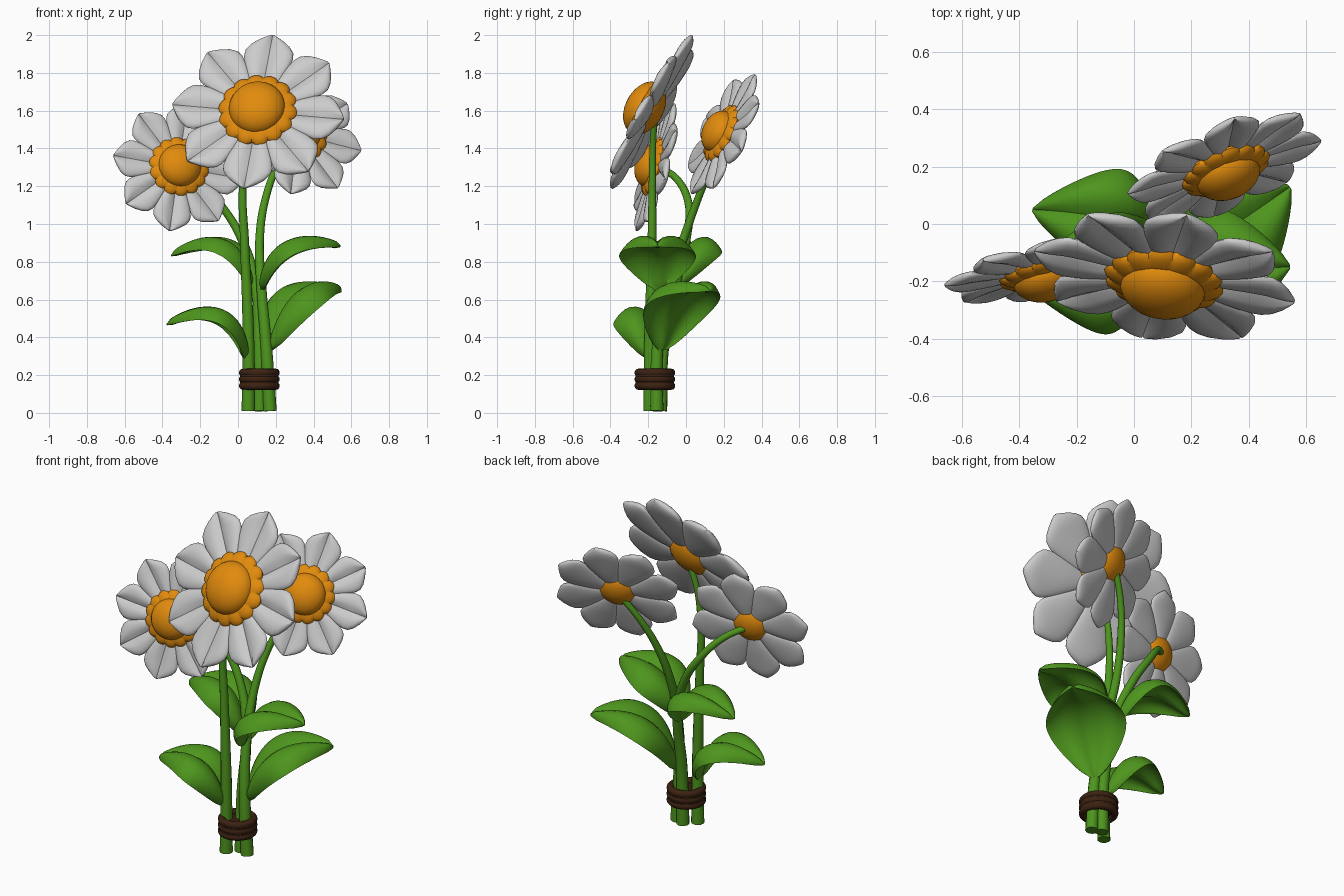
import bpy, bmesh, math
from mathutils import Vector, Matrix

if "Cube" in bpy.data.objects:
    bpy.data.objects.remove(bpy.data.objects["Cube"])


def mat(name, rgb):
    m = bpy.data.materials.new(name)
    m.diffuse_color = (*rgb, 1)
    m.use_nodes = True
    m.node_tree.nodes["Principled BSDF"].inputs["Base Color"].default_value = m.diffuse_color
    return m


GREEN = mat("leaf green", (0.075, 0.30, 0.012))
ORANGE = mat("orange", (0.76, 0.26, 0.004))
BROWN = mat("brown", (0.045, 0.016, 0.006))


def loft(bm, rings, xf=Matrix()):
    """Skin closed rings of equal length and cap both ends."""
    rows = [[bm.verts.new(xf @ Vector(p)) for p in r] for r in rings]
    n = len(rows[0])
    for a, b in zip(rows, rows[1:]):
        for i in range(n):
            bm.faces.new((a[i], a[(i + 1) % n], b[(i + 1) % n], b[i]))
    bm.faces.new(rows[0][::-1])
    bm.faces.new(rows[-1])


def smooth(ob, angle):
    bpy.ops.object.select_all(action='DESELECT')
    ob.select_set(True)
    bpy.context.view_layer.objects.active = ob
    bpy.ops.object.shade_smooth_by_angle(angle=math.radians(angle))


def finish(bm, name, material=None, angle=40):
    bmesh.ops.recalc_face_normals(bm, faces=bm.faces)
    me = bpy.data.meshes.new(name)
    bm.to_mesh(me)
    bm.free()
    ob = bpy.data.objects.new(name, me)
    bpy.context.collection.objects.link(ob)
    if material:
        me.materials.append(material)
    smooth(ob, angle)
    return ob


# Petal outline: distance from centre, half width
PETAL = [(0.05, .022), (0.11, .05), (0.17, .079), (0.23, .104), (0.28, .121), (0.33, .132),
         (0.365, .129), (0.40, .105), (0.43, .066), (0.45, .032), (0.463, .007)]


def petal_rings():
    rings = []
    for r, w in PETAL:
        th = 0.027 * min(1, w / 0.09) ** 0.7
        ring = []
        for k in range(24):
            a = math.tau * k / 24
            v, s = math.cos(a), math.sin(a)
            z = th * s
            if s > 0:  # crease down the front
                z += 0.012 * v * v * s - th * math.exp(-(v / 0.22) ** 2)
            ring.append((r, w * v, z))
        rings.append(ring)
    return rings


def flower(name, centre, normal, tip, scale):
    n = Vector(normal).normalized()
    u = Vector(tip)
    u = (u - n * u.dot(n)).normalized()
    v = n.cross(u)
    xf = Matrix.Translation(centre) @ Matrix((u, v, n)).transposed().to_4x4() @ Matrix.Scale(scale, 4)
    # petals
    bm = bmesh.new()
    for i in range(8):
        loft(bm, petal_rings(), xf @ Matrix.Rotation(math.tau * i / 8, 4, 'Z'))
    finish(bm, name + "_petals", None, 50)
    # scalloped ring, sloping outwards
    bm = bmesh.new()
    rings = []
    for s, z in [(.3, -.015), (.8, 0), (.98, .008), (1, .02), (.97, .033), (.88, .045), (.75, .056), (.6, .06)]:
        ring = []
        for k in range(112):
            a = math.tau * k / 112
            r = s * (0.194 + 0.017 * abs(math.sin(7 * a)) ** 0.8)
            ring.append((r * math.cos(a), r * math.sin(a), z))
        rings.append(ring)
    loft(bm, rings, xf)
    finish(bm, name + "_scalloped_ring", ORANGE)
    # domed middle and rounded back
    for part, r, h, z in (("dome", .15, .1, .045), ("back", .085, .028, 0)):
        bm = bmesh.new()
        bmesh.ops.create_uvsphere(bm, u_segments=32, v_segments=16, radius=1,
                                  matrix=xf @ Matrix.Translation((0, 0, z)) @ Matrix.Diagonal((r, r, h, 1)))
        finish(bm, name + "_" + part, ORANGE)


def stem(name, pts):
    cu = bpy.data.curves.new(name, 'CURVE')
    cu.dimensions = '3D'
    cu.bevel_depth = 1
    cu.bevel_resolution = 4
    cu.use_fill_caps = True
    cu.resolution_u = 8
    sp = cu.splines.new('BEZIER')
    sp.bezier_points.add(len(pts) - 1)
    for b, p in zip(sp.bezier_points, pts):
        b.co = p
        b.handle_left_type = b.handle_right_type = 'AUTO'
        b.radius = 0.036 - 0.019 * min(1, p[2] / 1.4)
    ob = bpy.data.objects.new(name, cu)
    bpy.context.collection.objects.link(ob)
    bpy.ops.object.select_all(action='DESELECT')
    ob.select_set(True)
    bpy.context.view_layer.objects.active = ob
    bpy.ops.object.convert(target='MESH')
    ob = bpy.context.object
    ob.data.materials.clear()
    ob.data.materials.append(GREEN)
    smooth(ob, 40)


def leaf(name, base, h1, h2, tip, width):
    """Oval leaf along a cubic midrib, both halves arching up and drooping at the rim."""
    p = [Vector(q) for q in (base, h1, h2, tip)]
    across = Vector((0, 0, 1)).cross(p[3] - p[0]).normalized()
    bm = bmesh.new()
    rings = []
    for i in range(25):
        t = 0.004 + 0.992 * i / 24
        c = (1-t)**3 * p[0] + 3*t*(1-t)**2 * p[1] + 3*t*t*(1-t) * p[2] + t**3 * p[3]
        d = (1-t)**2 * (p[1]-p[0]) + 2*t*(1-t) * (p[2]-p[1]) + t*t * (p[3]-p[2])
        up = d.normalized().cross(across)
        w = width * max(0.0, math.sin(math.pi * t ** 0.95)) ** 0.72 + 0.012 * (1 - t) + 0.002
        th = 0.017 * min(1, w / 0.05)
        ring = []
        for k in range(32):
            a = math.tau * k / 32
            v, s = math.cos(a), math.sin(a)
            lift = w * (0.62 * abs(v) ** 1.2 - 0.84 * abs(v) ** 2.6)
            z = lift + th * s - (0.6 * th * math.exp(-(v / 0.12) ** 2) if s > 0 else 0)
            ring.append(c + across * (w * v) + up * z)
        rings.append(ring)
    loft(bm, rings)
    finish(bm, name, GREEN, 50)


# Flower heads
flower("middle_flower", (0.107, -0.18, 1.593), (-0.15, -1, 0.55), (0.078, 0.22, 0.405), 1.0)
flower("left_flower", (-0.315, -0.16, 1.30), (0.2, -1, 0.27), (-0.045, -0.09, -0.32), 0.765)
flower("right_flower", (0.315, 0.20, 1.475), (0.4, -1, 0.49), (0.33, 0.09, -0.085), 0.775)

# Stems
stem("middle_stem", [(.055, -.19, .01), (.055, -.19, .4), (.035, -.18, .9), (.025, -.178, 1.2),
                     (.05, -.175, 1.42), (.105, -.165, 1.59)])
stem("left_stem", [(.115, -.135, .01), (.112, -.12, .35), (.09, -.05, .7), (.01, .005, .94),
                   (-.09, .015, 1.1), (-.21, -.05, 1.24), (-.312, -.145, 1.30)])
stem("right_stem", [(.17, -.155, .01), (.15, -.15, .35), (.125, -.1, .65), (.115, -.01, .93),
                    (.15, .07, 1.15), (.215, .14, 1.32), (.31, .205, 1.47)])

# Leaves
leaf("upper_right_leaf", (.13, -.14, .65), (.17, -.15, .88), (.34, -.155, .94), (.545, -.15, .88), .195)
leaf("lower_right_leaf", (.165, -.13, .33), (.22, -.09, .62), (.36, 0, .70), (.545, .13, .645), .215)
leaf("upper_left_leaf", (.07, -.05, .67), (.03, .0, .91), (-.13, .04, .95), (-.355, .05, .83), .17)
leaf("lower_left_leaf", (.04, -.18, .28), (0, -.19, .52), (-.14, -.205, .59), (-.38, -.205, .465), .18)

# Tie around the stems: three stacked rings over a band
TIE = (.113, -.165)
for i in range(3):
    bpy.ops.mesh.primitive_torus_add(location=(*TIE, .143 + .035 * i), major_radius=.087,
                                     minor_radius=.021, major_segments=40, minor_segments=12)
    ob = bpy.context.object
    ob.name = f"tie_ring_{i + 1}"
    ob.data.materials.append(BROWN)
    smooth(ob, 40)
bm = bmesh.new()
loft(bm, [[(TIE[0] + .102 * math.cos(math.tau * k / 40), TIE[1] + .102 * math.sin(math.tau * k / 40), z)
           for k in range(40)] for z in (.145, .21)])
finish(bm, "tie_band", BROWN)
